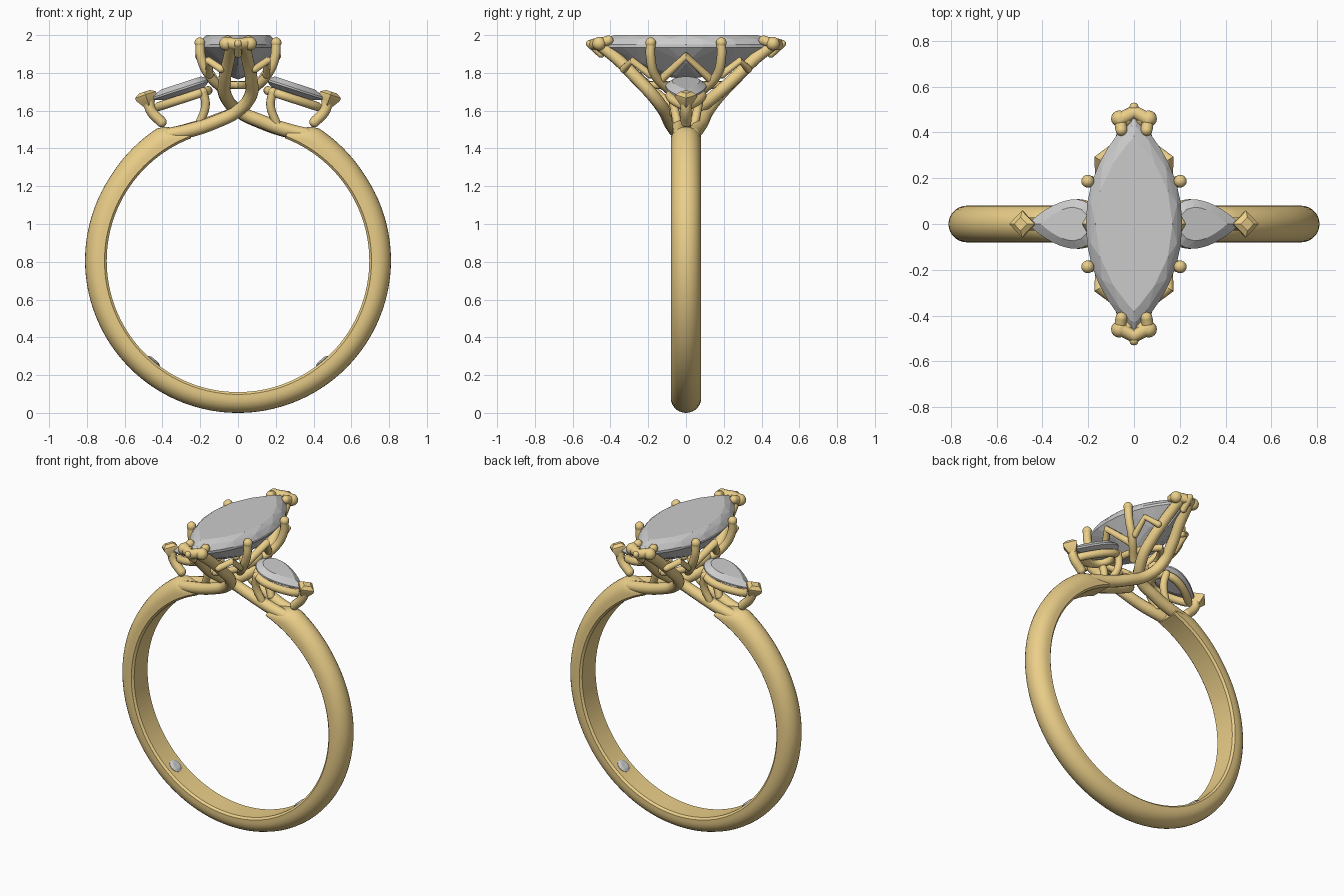
import bpy, bmesh, math
from mathutils import Vector, Matrix

if "Cube" in bpy.data.objects:
    bpy.data.objects.remove(bpy.data.objects["Cube"])

gold = bpy.data.materials.new("gold")
gold.diffuse_color = (0.83, 0.62, 0.25, 1)
gold.use_nodes = True
gold.node_tree.nodes["Principled BSDF"].inputs["Base Color"].default_value = gold.diffuse_color
CZ, RI = 0.805, 0.695          # ring centre height and finger radius
TILT = math.radians(18)


def add(name, bm, mat=gold, smooth=True):
    bmesh.ops.recalc_face_normals(bm, faces=bm.faces)
    me = bpy.data.meshes.new(name)
    bm.to_mesh(me)
    bm.free()
    ob = bpy.data.objects.new(name, me)
    bpy.context.collection.objects.link(ob)
    if mat:
        me.materials.append(mat)
    if smooth:
        bpy.ops.object.select_all(action='DESELECT')
        ob.select_set(True)
        bpy.context.view_layer.objects.active = ob
        bpy.ops.object.shade_smooth_by_angle(angle=math.radians(40))
    return ob


def tube(name, pts, r, closed=False, radii=None, poly=False):
    """Round wire through points, with ball ends when open."""
    cu = bpy.data.curves.new(name, 'CURVE')
    cu.dimensions = '3D'
    cu.bevel_depth, cu.bevel_resolution, cu.resolution_u = r, 4, 8
    if poly:
        sp = cu.splines.new('POLY')
        sp.points.add(len(pts) - 1)
        for p, c in zip(sp.points, pts):
            p.co = (*c, 1)
    else:
        sp = cu.splines.new('BEZIER')
        sp.bezier_points.add(len(pts) - 1)
        for i, (p, c) in enumerate(zip(sp.bezier_points, pts)):
            p.co = c
            p.handle_left_type = p.handle_right_type = 'AUTO'
            p.radius = radii[i] if radii else 1
    sp.use_cyclic_u = closed
    tmp = bpy.data.objects.new(name, cu)
    bpy.context.collection.objects.link(tmp)
    dg = bpy.context.evaluated_depsgraph_get()
    me = bpy.data.meshes.new_from_object(tmp.evaluated_get(dg))
    bm = bmesh.new()
    bm.from_mesh(me)
    bpy.data.objects.remove(tmp)
    if not closed:
        for i in (0, -1):
            k = radii[i] if radii else 1
            bmesh.ops.create_uvsphere(bm, u_segments=12, v_segments=8, radius=r * k,
                                      matrix=Matrix.Translation(pts[i]))
    return add(name, bm)


def ball(name, c, r):
    bm = bmesh.new()
    bmesh.ops.create_uvsphere(bm, u_segments=16, v_segments=10, radius=r,
                              matrix=Matrix.Translation(c))
    return add(name, bm)


def gem(name, outline, layers, M=Matrix()):
    """Faceted stone: hull of scaled outlines; layers = (scale, z, start, step)."""
    bm = bmesh.new()
    for s, z, start, step in layers:
        for x, y in (outline[start::step] if s else [(0, 0)]):
            bm.verts.new(M @ Vector((x * s, y * s, z)))
    res = bmesh.ops.convex_hull(bm, input=bm.verts)
    bmesh.ops.delete(bm, geom=[v for v in bm.verts if not v.link_faces], context='VERTS')
    return add(name, bm, None, False)


def marquise(a, b, n=32):
    out = []
    for i in range(n):
        t = 2 * math.pi * i / n
        s = math.sin(t)
        out.append((a * (1 - abs(s) ** 2.2) * (1 if math.cos(t) >= 0 else -1), b * s))
    return out


def pear(r, tip, n=12):
    up = [(tip * (1 - i / n), r * (1 - (1 - i / n) ** 1.8)) for i in range(n)]
    arc = [(r * math.cos(a), r * math.sin(a))
           for a in (math.pi / 2 + math.pi * i / n for i in range(n + 1))]
    return up + arc + [(x, -y) for x, y in reversed(up[1:])]


# Open band with a flat inside, domed outside and tapered shoulders
bm = bmesh.new()
rings, N = [], 120
for i in range(N + 1):
    a = math.radians(21 + 318 * i / N)                 # angle measured from the top
    off = min(a, 2 * math.pi - a)
    k = min(1, (math.degrees(off) - 21) / 9)           # shoulder taper
    th = (0.045 + 0.07 * k) if k < 1 else 0.115
    th += 0.012 * max(0, 1 - abs(math.degrees(off) - 31) / 25) * k - 0.005 * max(0, -math.cos(a))
    prof = [(-0.068, 0), (-0.08, 0.012)]
    prof += [(-0.08 * math.cos(math.pi * j / 14), 0.3 * th + 0.7 * th * math.sin(math.pi * j / 14))
             for j in range(15)]
    prof += [(0.08, 0.012), (0.068, 0)]
    rings.append([bm.verts.new(((RI + h) * math.sin(a), y, CZ + (RI + h) * math.cos(a)))
                  for y, h in prof])
for p, q in zip(rings, rings[1:]):
    for j in range(len(p)):
        m = (j + 1) % len(p)
        bm.faces.new((p[j], p[m], q[m], q[j]))
bm.faces.new(rings[0])
bm.faces.new(rings[-1])
add("band", bm)

# Four crossing strands sweeping from the shoulders up to the centre stone tips
over = [(-.36, -.04, 1.475), (-.25, -.055, 1.497), (-.12, -.085, 1.54), (0, -.115, 1.60),
        (.068, -.175, 1.68), (.07, -.26, 1.77), (.05, -.36, 1.87), (.035, -.455, 1.945)]
under = [(.36, -.035, 1.475), (.25, -.035, 1.50), (.12, -.04, 1.545), (0, -.06, 1.60),
         (-.066, -.155, 1.68), (-.07, -.255, 1.77), (-.05, -.36, 1.87), (-.035, -.455, 1.945)]
wid = [1, 1.1, 1.05, 1, 1, 1, .95, .9]
for s, side in ((1, "front"), (-1, "back")):
    for nm, path in (("over", over), ("under", under)):
        tube(f"{side}_{nm}_strand", [(s * x, s * y, z) for x, y, z in path], 0.034, radii=wid)

# Centre stone
gem("centre_stone", marquise(0.21, 0.475),
    [(.8, 2.0, 0, 2), (.92, 1.98, 1, 2), (1, 1.95, 0, 1), (1, 1.935, 0, 1),
     (.68, 1.85, 0, 4), (.3, 1.785, 2, 4), (0, 1.765, 0, 1)])

# Basket under the centre stone
tube("gallery_rail", [(x, y, 1.735) for x, y in marquise(0.105, 0.24)], 0.021, True, poly=True)
for sy, yn in ((-1, "front"), (1, "back")):
    # V claw over each pointed end
    tube(f"{yn}_tip_claw", [(-.062, sy * .455, 1.96), (0, sy * .49, 1.95), (.062, sy * .455, 1.96)],
         0.031, poly=True)
    for sx, xn in ((-1, "left"), (1, "right")):
        ball(f"{yn}_{xn}_tip_bead", (sx * .064, sy * .46, 1.955), .036)
        tube(f"{yn}_{xn}_tip_finger", [(sx * .055, sy * .41, 1.972), (sx * .062, sy * .46, 1.955)], .026)
        tube(f"{yn}_{xn}_prong", [(sx * .202, sy * .187, 1.96), (sx * .195, sy * .187, 1.88),
                                  (sx * .155, sy * .165, 1.79), (sx * .07, sy * .08, 1.70)], .025)
        ball(f"{yn}_{xn}_prong_tip", (sx * .202, sy * .187, 1.96), .028)
        tube(f"{yn}_{xn}_gallery_peak", [(sx * .15, sy * .19, 1.79), (sx * .155, sy * .285, 1.865),
                                         (sx * .09, sy * .33, 1.82)], .02, poly=True)
    tube(f"{yn}_tip_spike", [(0, sy * .51, 1.955), (0, sy * .45, 1.90)], .02)
for sx, xn in ((-1, "left"), (1, "right")):
    tube(f"{xn}_gallery_chevron", [(sx * .13, -.125, 1.77), (sx * .205, 0, 1.89),
                                   (sx * .13, .125, 1.77)], .023, poly=True)

# Side pear stones with rail, legs and tip claw, tilted outwards
for sx, xn in ((1, "right"), (-1, "left")):
    flip = Matrix.Diagonal((sx, 1, 1, 1))
    tilt = Matrix.Rotation(TILT, 4, 'Y')
    M = flip @ Matrix.Translation((.255, 0, 1.73)) @ tilt
    gem(f"{xn}_pear_stone", pear(.108, .22),
        [(.68, .03, 0, 2), (1, .004, 0, 1), (1, -.006, 0, 1), (.5, -.04, 0, 3)], M)
    tube(f"{xn}_pear_rail", [tuple(M @ Vector((x, y, -.052))) for x, y in pear(.085, .19)],
         .024, True, poly=True)
    # diamond-shaped claw at the pear's point
    bm = bmesh.new()
    tiers = []
    for r, z in ((.022, -.055), (.058, .0), (.058, .015), (.03, .032)):
        tiers.append([bm.verts.new(flip @ Matrix.Translation((.485, 0, 1.67)) @ tilt @ Vector(
            (r * math.cos(k * math.pi / 2), r * math.sin(k * math.pi / 2), z))) for k in range(4)])
    for p, q in zip(tiers, tiers[1:]):
        for j in range(4):
            bm.faces.new((p[j], p[(j + 1) % 4], q[(j + 1) % 4], q[j]))
    bm.faces.new(tiers[0])
    bm.faces.new(tiers[-1])
    add(f"{xn}_pear_claw", bm)
    tube(f"{xn}_pear_outer_leg", [(sx * .475, 0, 1.65), (sx * .46, 0, 1.60), (sx * .405, 0, 1.54)], .028)
    for sy, yn in ((-1, "front"), (1, "back")):
        tube(f"{xn}_{yn}_pear_leg", [(sx * .185, sy * .075, 1.70), (sx * .172, sy * .065, 1.63),
                                     (sx * .205, sy * .045, 1.53)], .023)

# Small flush stones set inside the band
for sx, xn in ((1, "right"), (-1, "left")):
    a = math.radians(40) * sx
    M = Matrix.Translation((0, 0, CZ)) @ Matrix.Rotation(-a, 4, 'Y') @ Matrix.Translation((0, 0, -RI))
    circ = [(.042 * math.cos(k * math.pi / 8), .042 * math.sin(k * math.pi / 8)) for k in range(16)]
    gem(f"{xn}_hidden_stone", circ, [(.6, .012, 0, 2), (1, .003, 0, 1), (.9, -.02, 0, 1)], M)
